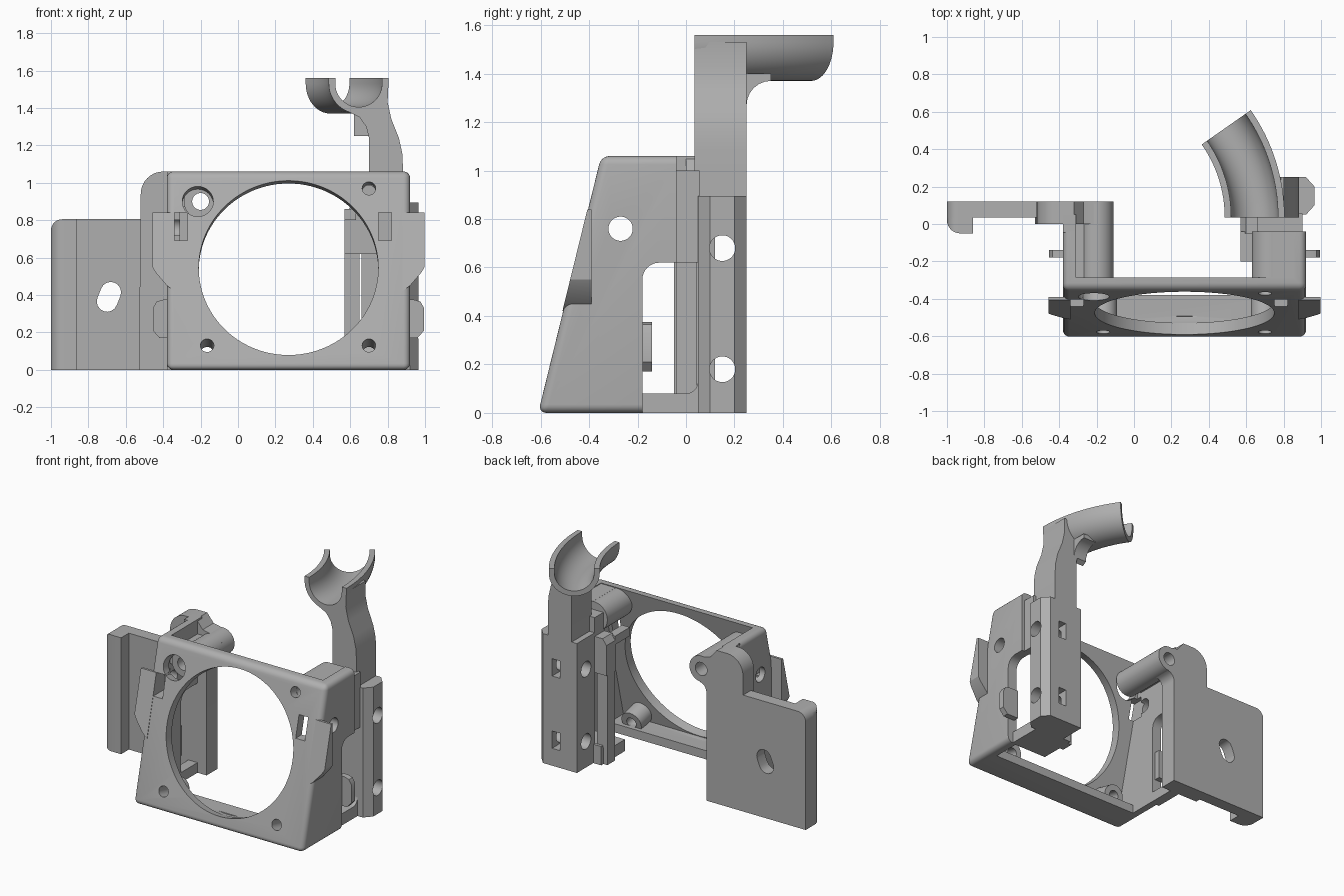
import bpy, bmesh, math
from mathutils import Vector

if "Cube" in bpy.data.objects:
    bpy.data.objects.remove(bpy.data.objects["Cube"])

grey = bpy.data.materials.new("plain_grey")
grey.use_nodes = True
COLOUR = (0.43, 0.43, 0.43, 1)
grey.diffuse_color = COLOUR
grey.node_tree.nodes["Principled BSDF"].inputs["Base Color"].default_value = COLOUR

TILT = Vector((0, -1.06, 0.26)).normalized()   # normal of the sloping front


def front_y(z):
    return -0.61 + 0.245 * z


def finish(name, bm):
    bmesh.ops.recalc_face_normals(bm, faces=bm.faces)
    mesh = bpy.data.meshes.new(name)
    bm.to_mesh(mesh)
    bm.free()
    mesh.materials.append(grey)
    obj = bpy.data.objects.new(name, mesh)
    bpy.context.scene.collection.objects.link(obj)
    return obj


def prism_bm(pts, axis, lo, hi):
    """Extrude a 2D outline along an axis."""
    def place(p, t):
        return {"x": (t, *p), "y": (p[0], t, p[1]), "z": (*p, t)}[axis]
    bm = bmesh.new()
    face = bm.faces.new([bm.verts.new(place(p, lo)) for p in pts])
    new = bmesh.ops.extrude_face_region(bm, geom=[face])["geom"]
    shift = Vector(place((0, 0), hi - lo))
    bmesh.ops.translate(bm, vec=shift, verts=[g for g in new if isinstance(g, bmesh.types.BMVert)])
    return bm


def prism(name, pts, axis, lo, hi):
    return finish(name, prism_bm(pts, axis, lo, hi))


def box(name, x0, x1, y0, y1, z0, z1):
    return prism(name, [(x0, y0), (x1, y0), (x1, y1), (x0, y1)], "z", z0, z1)


def cyl(name, start, direction, length, r, seg=48):
    bm = bmesh.new()
    bmesh.ops.create_cone(bm, cap_ends=True, segments=seg, radius1=r, radius2=r, depth=length)
    d = Vector(direction).normalized()
    bm.transform(d.to_track_quat("Z", "Y").to_matrix().to_4x4())
    bmesh.ops.translate(bm, vec=Vector(start) + d * length / 2, verts=bm.verts)
    return finish(name, bm)


def arc(cx, cy, r, a0, a1, n=8):
    angles = [math.radians(a0 + (a1 - a0) * i / n) for i in range(n + 1)]
    return [(cx + r * math.cos(a), cy + r * math.sin(a)) for a in angles]


def cut(obj, *cutters):
    for c in cutters:
        mod = obj.modifiers.new("cut", "BOOLEAN")
        mod.operation, mod.solver, mod.object = "DIFFERENCE", "EXACT", c
    bpy.context.view_layer.update()
    graph = bpy.context.evaluated_depsgraph_get()
    mesh = bpy.data.meshes.new_from_object(obj.evaluated_get(graph))
    obj.modifiers.clear()
    obj.data = mesh
    for c in cutters:
        bpy.data.objects.remove(c)


def tilted_hole(x, z, r, depth=0.1):
    start = Vector((x, front_y(z), z)) + TILT * 0.1
    return cyl("cutter", start, -TILT, depth + 0.1, r, 96 if r > 0.3 else 32)


# Main frame: a wedge with a rounded front, hollowed from behind
bm = prism_bm([(-0.61, 0), (-0.35, 1.06), (-0.04, 1.06), (-0.04, 0)], "x", -0.38, 0.92)
front = [e for e in bm.edges if any(v.co.y < -0.3 for v in e.verts)]
bmesh.ops.bevel(bm, geom=front, offset=0.035, segments=5, profile=0.5, affect="EDGES")
frame = finish("main_frame", bm)
hollow = [(-0.53, 0.06), (-0.27, 1.12), (0.5, 1.12), (0.5, -0.1), (-0.38, -0.1), (-0.38, 0.06)]
opening = [(0.2, -0.1), (0.2, 0.62)] + arc(-0.11, 0.55, 0.07, 90, 180) + [(-0.18, -0.1)]
cut(frame, prism("cutter", hollow, "x", -0.31, 0.85),
    prism("cutter", opening, "x", -0.6, 1.2),
    tilted_hole(0.27, 0.545, 0.48),
    cyl("cutter", (-0.6, -0.27, 0.76), (1, 0, 0), 1.8, 0.05),
    box("cutter", -0.34, -0.27, -0.7, -0.3, 0.69, 0.84),
    box("cutter", 0.75, 0.82, -0.7, -0.3, 0.69, 0.84),
    tilted_hole(-0.215, 0.9, 0.083),
    *[tilted_hole(x, z, 0.036) for x, z in ((-0.165, 0.13), (0.7, 0.13), (0.7, 0.97))])

# Lower screw bosses behind the front
for side, x in (("right", -0.165), ("left", 0.7)):
    start = Vector((x, front_y(0.13), 0.13)) - TILT * 0.06
    boss = cyl(side + "_lower_boss", start, -TILT, 0.12, 0.075)
    cut(boss, tilted_hole(x, 0.13, 0.036, 0.3),
        box("cutter", x - 0.2, x + 0.2, -0.7, 0, -0.2, 0.005))

# Side ears, cut flush with the sloping front
for side, cx, s in (("right", -0.38, -1), ("left", 0.92, 1)):
    outline = [(cx - s * 0.04, 0.84), (cx + s * 0.078, 0.84), (cx + s * 0.078, 0.55),
               (cx + s * 0.06, 0.52), (cx, 0.45), (cx - s * 0.04, 0.42)]
    bm = prism_bm(outline, "y", -0.7, -0.39)
    bmesh.ops.bisect_plane(bm, geom=bm.verts[:] + bm.edges[:] + bm.faces[:],
                           plane_co=(0, front_y(0) - 0.003, 0), plane_no=TILT, clear_outer=True)
    bmesh.ops.holes_fill(bm, edges=[e for e in bm.edges if e.is_boundary])
    finish(side + "_ear", bm)
    # Small rounded side tab
    tab = [(cx - s * 0.05, 0.17), (cx + s * 0.04, 0.17), (cx + s * 0.075, 0.21),
           (cx + s * 0.075, 0.33), (cx + s * 0.055, 0.365), (cx + s * 0.02, 0.375), (cx - s * 0.05, 0.375)]
    prism(side + "_side_tab", tab, "y", -0.18, -0.14)

# Right side: wall extension, long tube and mounting plate
box("right_wall_extension", -0.38, -0.31, -0.045, 0.05, 0.62, 1.06)
tube = cyl("long_tube", (-0.2, -0.31, 0.9), (0, 1, 0), 0.42, 0.09)
cut(tube, cyl("cutter", (-0.2, -0.6, 0.9), (0, 1, 0), 1, 0.045))
web = box("tube_web", -0.32, -0.2, -0.3, 0.05, 0.87, 0.96)
cut(web, cyl("cutter", (-0.2, -0.6, 0.9), (0, 1, 0), 1, 0.06))
bracket_outline = ([(-0.53, 0)] + arc(-0.4, 0.94, 0.12, 180, 90) + [(-0.32, 1.06), (-0.27, 1.0)]
                   + arc(-0.2, 0.9, 0.09, 100, -90, 14) + arc(-0.18, 0.75, 0.06, 100, 180, 5) + [(-0.24, 0)])
bracket = prism("tube_bracket", bracket_outline, "y", 0, 0.12)
cut(bracket, cyl("cutter", (-0.2, -0.6, 0.9), (0, 1, 0), 1, 0.045))
box("right_lower_strap", -0.38, -0.31, -0.2, 0.05, 0, 0.07)

panel = prism("mounting_panel", [(-1, 0), (-0.52, 0), (-0.52, 0.805)] + arc(-0.94, 0.745, 0.06, 90, 180),
              "y", 0.035, 0.12)
slot = arc(-0.68, 0.415, 0.055, -20, 160) + arc(-0.7, 0.365, 0.055, 160, 340)
cut(panel, prism("cutter", slot, "y", -0.2, 0.4))
flange = prism("panel_flange", [(-0.86, 0.04), (-1, 0.04)] + arc(-0.93, 0.02, 0.07, 180, 270) + [(-0.86, -0.05)],
               "z", 0, 0.805)
cut(flange, prism("cutter", [(-1.1, 0.745), (-1, 0.745)] + arc(-0.94, 0.745, 0.06, 180, 90)
                  + [(-0.94, 0.9), (-1.1, 0.9)], "y", -0.2, 0.3))

# Left side: upper boss, bridge, inner wall and clamp column
boss = cyl("left_upper_boss", (0.73, -0.31, 0.955), (0, 1, 0), 0.27, 0.1)
cut(boss, cyl("cutter", (0.7, -0.6, 0.95), (0, 1, 0), 0.8, 0.036))
block = box("left_boss_block", 0.74, 0.88, -0.3, -0.04, 0.86, 1.055)
bridge = prism("left_bridge", [(0.57, 0.62), (0.9, 0.62), (0.9, 1.0), (0.66, 1.0), (0.66, 0.87), (0.6, 0.87), (0.57, 0.83)],
               "y", -0.05, 0.055)
prism("left_inner_wall", [(0.57, 0), (0.65, 0), (0.65, 0.87), (0.61, 0.87), (0.57, 0.83)], "y", -0.04, 0.045)
box("left_inner_rib", 0.57, 0.63, -0.2, -0.04, 0.8, 0.86)
strap = [(-0.19, 0), (0.07, 0), (0.07, 0.13), (0.05, 0.13)] + arc(0.0, 0.13, 0.05, 0, -90, 5) + [(-0.19, 0.08)]
prism("left_lower_strap", strap, "x", 0.6, 0.88)

column = prism("clamp_column", [(0.66, 0.05), (0.92, 0.05), (0.965, 0.1), (0.965, 0.2), (0.92, 0.25), (0.66, 0.25)],
               "z", 0, 0.895)
cut(column, *[c for z in (0.18, 0.68) for c in (
    cyl("cutter", (0.4, 0.15, z), (1, 0, 0), 0.8, 0.053),
    box("cutter", 0.79, 0.85, 0.09, 0.4, z - 0.06, z + 0.06))])

# Arm rising from the column up to the cradle
arm = [(0.7, 0.88), (0.7, 1.24), (0.685, 1.3), (0.65, 1.35), (0.58, 1.385), (0.645, 1.39),
       (0.71, 1.41), (0.76, 1.46), (0.785, 1.53), (0.803, 1.53), (0.8, 1.43), (0.82, 1.34),
       (0.86, 1.24), (0.878, 1.16), (0.882, 1.08), (0.882, 0.88)]
prism("arm", arm, "y", 0.035, 0.25)
fillet = [(0.22, 1.25), (0.25, 1.27)] + arc(0.35, 1.27, 0.1, 180, 90, 6) + [(0.35, 1.4), (0.22, 1.4)]
prism("arm_fillet", fillet, "x", 0.62, 0.72)

# Curved open cradle: a U section swept along a bend
section = ([(0.16, 1.56)] + arc(0, 1.53, 0.16, 0, -180, 24) + [(-0.16, 1.56), (-0.125, 1.56)]
           + arc(0, 1.53, 0.125, -180, 0, 24) + [(0.125, 1.56)])
bm = bmesh.new()
rings, bend, steps = [], 0.84, 16
for i in range(steps + 1):
    a = math.radians(35 * i / steps)
    rings.append([bm.verts.new((0.645 - bend + (bend + u) * math.cos(a), 0.035 + (bend + u) * math.sin(a), z))
                  for u, z in section])
for r0, r1 in zip(rings, rings[1:]):
    for j in range(len(section)):
        k = (j + 1) % len(section)
        bm.faces.new((r0[j], r0[k], r1[k], r1[j]))
bm.faces.new(rings[0])
bm.faces.new(rings[-1])
finish("cradle", bm)

# Smooth rounded surfaces, keep edges sharp
bpy.ops.object.select_all(action="DESELECT")
for obj in bpy.context.scene.objects:
    if obj.type == "MESH":
        obj.select_set(True)
        bpy.context.view_layer.objects.active = obj
bpy.ops.object.shade_smooth_by_angle(angle=math.radians(30))
